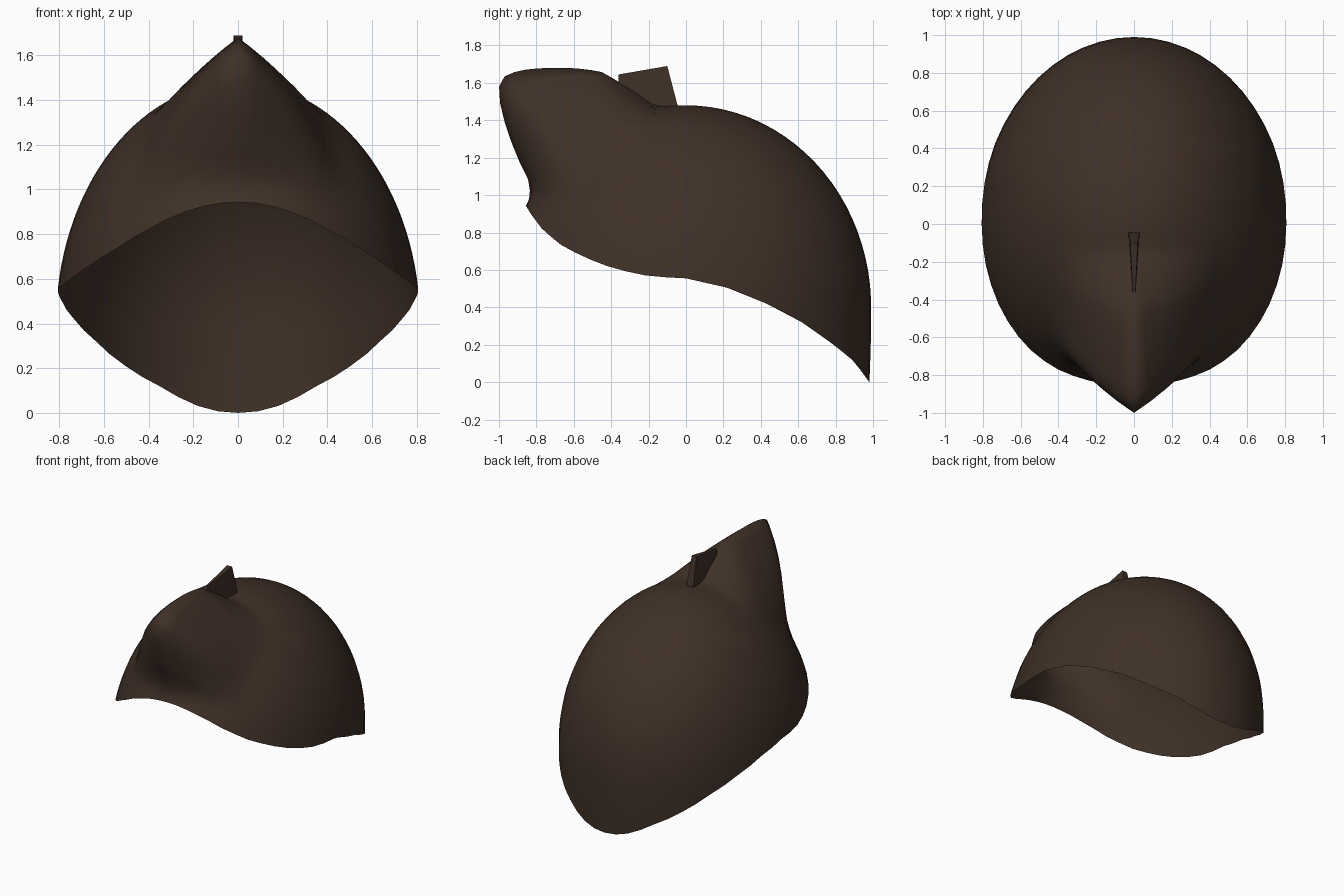
import bpy, bmesh, math

cube = bpy.data.objects.get("Cube")
if cube:
    bpy.data.objects.remove(cube)

brown = bpy.data.materials.new("dark_brown")
brown.use_nodes = True
brown.diffuse_color = (0.05, 0.03, 0.02, 1)
brown.node_tree.nodes["Principled BSDF"].inputs["Base Color"].default_value = (0.05, 0.03, 0.02, 1)

RX, RY, RZ, MID = 0.815, 0.99, 1.08, 0.4    # dome radii and centre height
COLS, RINGS = 56, 28

# Rim height along y, and swelling of the front crest by elevation angle
RIM = [(-0.86, 0.95), (-0.83, 0.9), (-0.77, 0.82), (-0.68, 0.74), (-0.55, 0.67),
       (-0.38, 0.605), (-0.19, 0.565), (0, 0.555), (0.22, 0.505), (0.43, 0.42),
       (0.62, 0.32), (0.79, 0.2), (0.9, 0.11), (0.98, 0)]
CREST = [(32, 0), (36, 0.037), (44.7, 0.41), (48.2, 0.516), (52.2, 0.482),
         (59.2, 0.38), (68.7, 0.25), (72.3, 0.165), (80, 0.015), (84, 0)]


def interp(table, v):
    if v <= table[0][0]:
        return table[0][1]
    for (a, p), (b, q) in zip(table, table[1:]):
        if v <= b:
            return p + (q - p) * (v - a) / (b - a)
    return table[-1][1]


def width_at(s):
    """Horizontal radius at scaled height s; nearly straight below the middle."""
    return math.sqrt(max(0, 1 - s * s)) if s > 0 else 1 - 0.07 * s * s


def shell_point(theta, e):
    s = math.sin(e)
    h = width_at(s)
    x, y = h * math.sin(theta), -h * math.cos(theta)
    r = 1
    if s > 0 and y < 0:
        side = max(0, 1 - abs(x) / 0.55) ** 1.3
        r += side * interp(CREST, math.degrees(math.atan2(s, -y)))
    return (RX * x * r, RY * y * r, MID + RZ * s * r)


def rim_angle(theta):
    z = 0.5
    for _ in range(30):
        y = -RY * width_at((z - MID) / RZ) * math.cos(theta)
        z = 0.5 * z + 0.5 * interp(RIM, y)
    return math.asin((z - MID) / RZ)


def make_object(name, bm):
    bmesh.ops.recalc_face_normals(bm, faces=bm.faces)
    mesh = bpy.data.meshes.new(name)
    bm.to_mesh(mesh)
    bm.free()
    mesh.materials.append(brown)
    ob = bpy.data.objects.new(name, mesh)
    bpy.context.collection.objects.link(ob)
    return ob


# Open shell: meridians running from the wavy rim up to the crown
bm = bmesh.new()
columns = []
for i in range(COLS):
    theta = 2 * math.pi * i / COLS
    low = rim_angle(theta)
    columns.append([bm.verts.new(shell_point(theta, low + (math.pi / 2 - low) * j / RINGS))
                    for j in range(RINGS)])
crown = bm.verts.new((0, 0, MID + RZ))
for i in range(COLS):
    a, b = columns[i], columns[(i + 1) % COLS]
    for j in range(RINGS - 1):
        bm.faces.new((a[j], b[j], b[j + 1], a[j + 1]))
    bm.faces.new((a[-1], b[-1], crown))
shell = make_object("helmet_shell", bm)
for p in shell.data.polygons:
    p.use_smooth = True

# Small fin behind the crest, wide at the back and tapering forward
bm = bmesh.new()
for y, z, w in [(-0.04, 1.46, 0.03), (-0.1, 1.69, 0.02), (-0.36, 1.645, 0.008), (-0.36, 1.45, 0.01)]:
    for sx in (-1, 1):
        bm.verts.new((sx * w, y, z))
bmesh.ops.convex_hull(bm, input=bm.verts)
make_object("crest_fin", bm)
